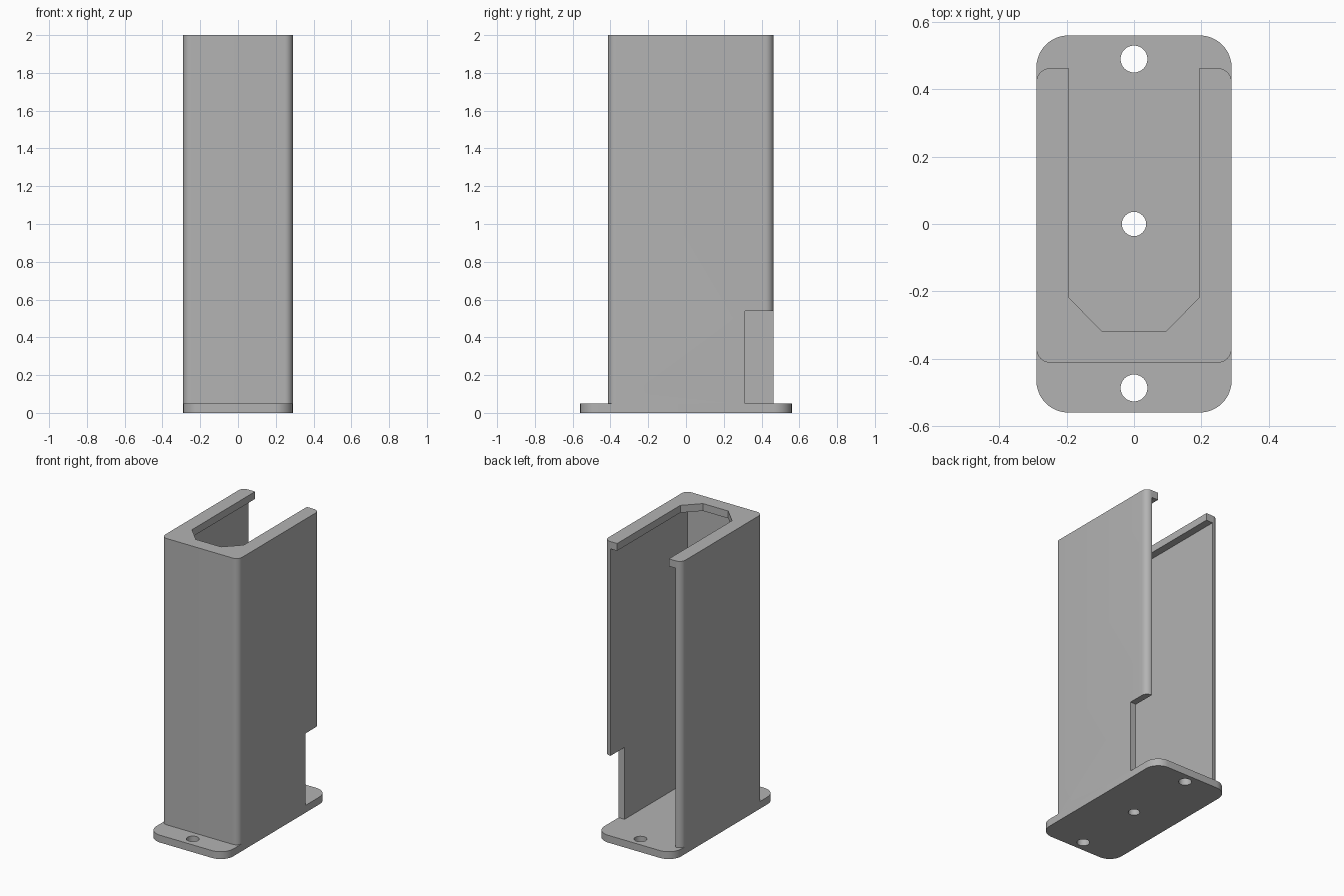
import bpy, bmesh
from math import sin, cos, pi, radians
from mathutils import Matrix

if "Cube" in bpy.data.objects:
    bpy.data.objects.remove(bpy.data.objects["Cube"])

grey = bpy.data.materials.new("plain grey")
grey.use_nodes = True
colour = (0.45, 0.45, 0.45, 1)
grey.diffuse_color = colour
grey.node_tree.nodes["Principled BSDF"].inputs["Base Color"].default_value = colour


def rounded_rect(x0, x1, y0, y1, r, steps=10):
    """Counter-clockwise outline with rounded corners."""
    centres = [(x1 - r, y1 - r), (x0 + r, y1 - r), (x0 + r, y0 + r), (x1 - r, y0 + r)]
    return [(cx + r * cos((k + i / steps) * pi / 2), cy + r * sin((k + i / steps) * pi / 2))
            for k, (cx, cy) in enumerate(centres) for i in range(steps + 1)]


def rect(x0, x1, y0, y1):
    return [(x0, y0), (x1, y0), (x1, y1), (x0, y1)]


def circle(x, y, r, n=32):
    return [(x + r * cos(2 * pi * i / n), y + r * sin(2 * pi * i / n)) for i in range(n)]


def prism(name, outline, z0, z1, matrix=None):
    """Extrude an outline from z0 to z1."""
    bm = bmesh.new()
    base = bm.faces.new([bm.verts.new((x, y, z0)) for x, y in outline])
    top = bmesh.ops.extrude_face_region(bm, geom=[base])["geom"]
    bmesh.ops.translate(bm, vec=(0, 0, z1 - z0),
                        verts=[v for v in top if isinstance(v, bmesh.types.BMVert)])
    if matrix:
        bm.transform(matrix)
    bmesh.ops.recalc_face_normals(bm, faces=bm.faces)
    mesh = bpy.data.meshes.new(name)
    bm.to_mesh(mesh)
    bm.free()
    mesh.materials.append(grey)
    obj = bpy.data.objects.new(name, mesh)
    bpy.context.collection.objects.link(obj)
    return obj


def select(obj):
    bpy.ops.object.select_all(action="DESELECT")
    obj.select_set(True)
    bpy.context.view_layer.objects.active = obj


def cut(obj, cutter):
    """Subtract a cutter and discard it."""
    cutter.hide_render = True
    mod = obj.modifiers.new("cut", "BOOLEAN")
    mod.operation, mod.solver, mod.object = "DIFFERENCE", "EXACT", cutter
    select(obj)
    bpy.ops.object.modifier_apply(modifier=mod.name)
    bpy.data.objects.remove(cutter)


W, FLOOR, TOP, LIP = 0.29, 0.05, 2.0, 0.05

# Base plate with three screw holes
plate = prism("base_plate", rounded_rect(-W, W, -0.56, 0.56, 0.095), 0, FLOOR)
for y, r in ((-0.487, 0.04), (0, 0.036), (0.49, 0.04)):
    cut(plate, prism("screw_hole", circle(0, y, r), -0.1, 0.2))

# Upright channel, open at the back
channel = prism("channel_housing", rounded_rect(-W, W, -0.412, 0.463, 0.042), FLOOR, TOP)
cut(channel, prism("cavity", rect(-0.245, 0.245, -0.366, 0.7), -0.1, TOP - LIP))

# Opening in the top lip with chamfered front corners
opening = [(-0.195, 0.7), (-0.195, -0.217), (-0.095, -0.319),
           (0.095, -0.319), (0.195, -0.217), (0.195, 0.7)]
cut(channel, prism("lip_opening", opening, TOP - 0.2, TOP + 0.1))

# Notch at the lower back of the left wall
cut(channel, prism("notch", rect(0.1, 0.5, 0.312, 0.7), -0.1, 0.54))

# Cross hole through both side walls
sideways = Matrix.Translation((0, -0.174, 0.138)) @ Matrix.Rotation(radians(90), 4, "Y")
cut(channel, prism("cross_hole", circle(0, 0, 0.036), -0.5, 0.5, sideways))

for part in (plate, channel):
    select(part)
    bpy.ops.object.shade_smooth_by_angle(angle=radians(30))
